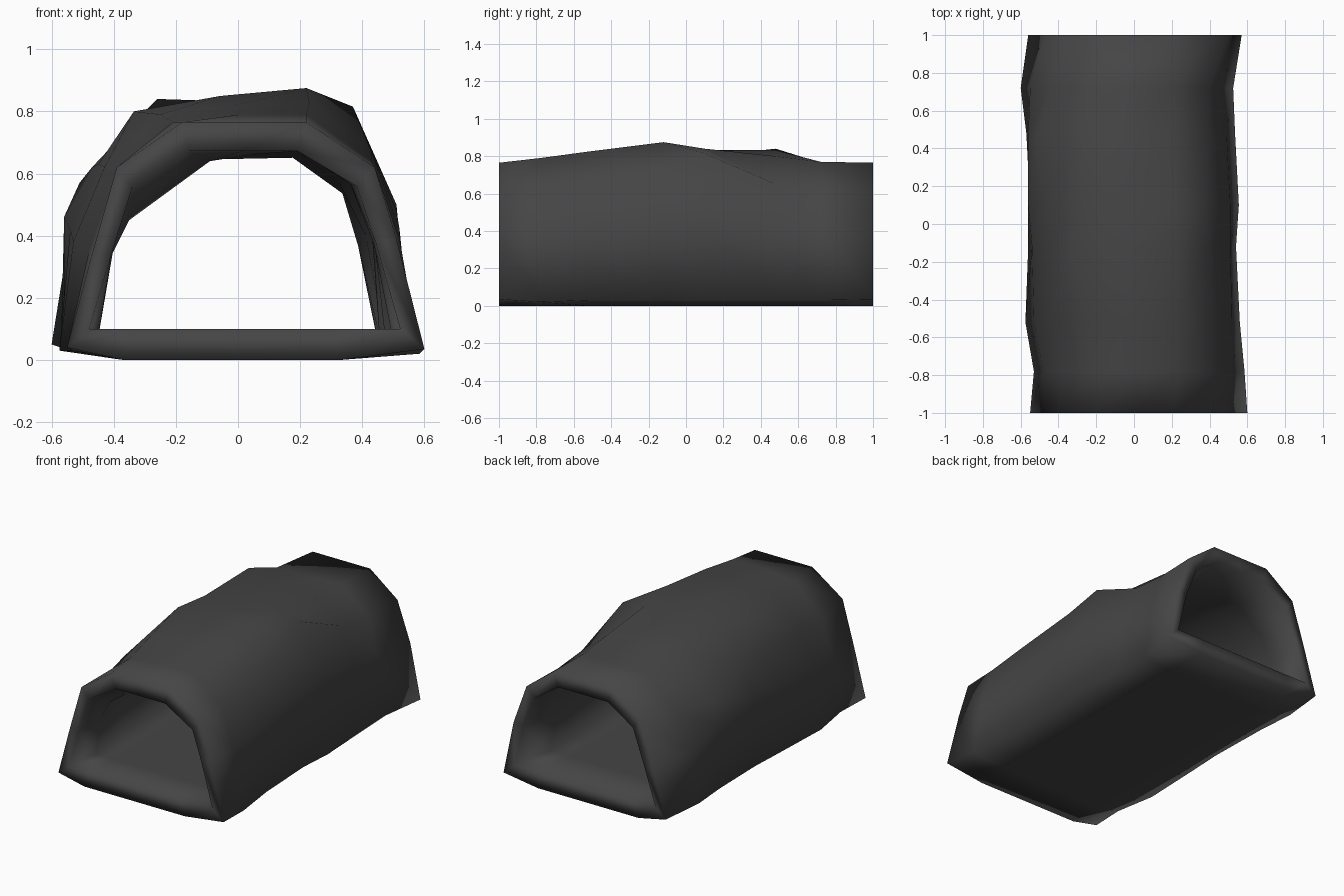
import bpy
import bmesh

if "Cube" in bpy.data.objects:
    bpy.data.objects.remove(bpy.data.objects["Cube"])

# One dark rubber-grey colour
grey = bpy.data.materials.new("dark_grey")
grey.diffuse_color = (0.06, 0.06, 0.06, 1)
grey.use_nodes = True
grey.node_tree.nodes["Principled BSDF"].inputs["Base Color"].default_value = grey.diffuse_color

# Arch outlines along the tunnel: y -> (x, z) from left foot over the top to right foot
stations = {
    -1.00: [(-.55, .04), (-.47, .34), (-.39, .62), (-.18, .765), (.22, .765), (.44, .62), (.51, .39), (.60, .035)],
    -0.78: [(-.53, .03), (-.48, .35), (-.40, .58), (-.21, .765), (.22, .79), (.43, .64), (.52, .39), (.585, .02)],
    -0.52: [(-.575, .03), (-.53, .38), (-.43, .62), (-.25, .79), (.23, .825), (.43, .67), (.52, .42), (.56, .03)],
    -0.12: [(-.56, .03), (-.54, .42), (-.45, .63), (-.335, .80), (.22, .875), (.40, .74), (.51, .48), (.54, .03)],
    0.10: [(-.55, .03), (-.56, .46), (-.47, .62), (-.30, .80), (.21, .84), (.37, .815), (.51, .50), (.555, .03)],
    0.48: [(-.57, .04), (-.56, .44), (-.51, .57), (-.26, .84), (.21, .80), (.39, .65), (.49, .43), (.535, .03)],
    0.72: [(-.60, .05), (-.55, .36), (-.44, .58), (-.23, .76), (.21, .77), (.40, .62), (.46, .40), (.525, .03)],
    1.00: [(-.56, .04), (-.47, .34), (-.38, .62), (-.18, .765), (.22, .765), (.41, .62), (.50, .37), (.57, .035)],
}


def with_crown(arch):
    # add the slightly raised middle of the roof
    (x0, z0), (x1, z1) = arch[3], arch[4]
    lift = .012 if max(z0, z1) > .78 else 0
    return arch[:4] + [((x0 + x1) / 2, (z0 + z1) / 2 + lift)] + arch[4:]


def outer_ring(y, arch):
    # rounded underside sags to the ground between the feet
    return with_crown(arch) + [(.33, 0), (-.02, 0), (-.37, 0)]


def inner_ring(y, arch):
    # wall thickness inwards, flat floor; walls are thicker away from the ends
    sx, sz = (.87, .79) if abs(y) == 1 else (.84, .765)
    inner = [(x * sx, .1 + (z - arch[0][1]) * sz) for x, z in arch]
    inner[0], inner[-1] = (inner[0][0], .1), (inner[-1][0], .1)
    if y == -.78:  # sagging lining on the left
        inner[2], inner[3] = (-.35, .45), (-.09, .64)
    return with_crown(inner) + [(.30, .1), (-.02, .1), (-.33, .1)]


bm = bmesh.new()


def add_loop(points, y):
    return [bm.verts.new((x, y, z)) for x, z in points]


def bridge(a, b):
    n = len(a)
    for i in range(n):
        j = (i + 1) % n
        bm.faces.new((a[i], a[j], b[j], b[i]))


# Outer skin front to back, then inner skin back to front, closed into a tube wall
loops = [add_loop(outer_ring(y, a), y) for y, a in stations.items()]
loops += [add_loop(inner_ring(y, a), y) for y, a in reversed(list(stations.items()))]
for k, loop in enumerate(loops):
    bridge(loop, loops[(k + 1) % len(loops)])
bmesh.ops.recalc_face_normals(bm, faces=bm.faces[:])
for f in bm.faces:
    f.smooth = True

mesh = bpy.data.meshes.new("tunnel")
bm.to_mesh(mesh)
bm.free()
mesh.materials.append(grey)
tunnel = bpy.data.objects.new("tunnel", mesh)
bpy.context.collection.objects.link(tunnel)
